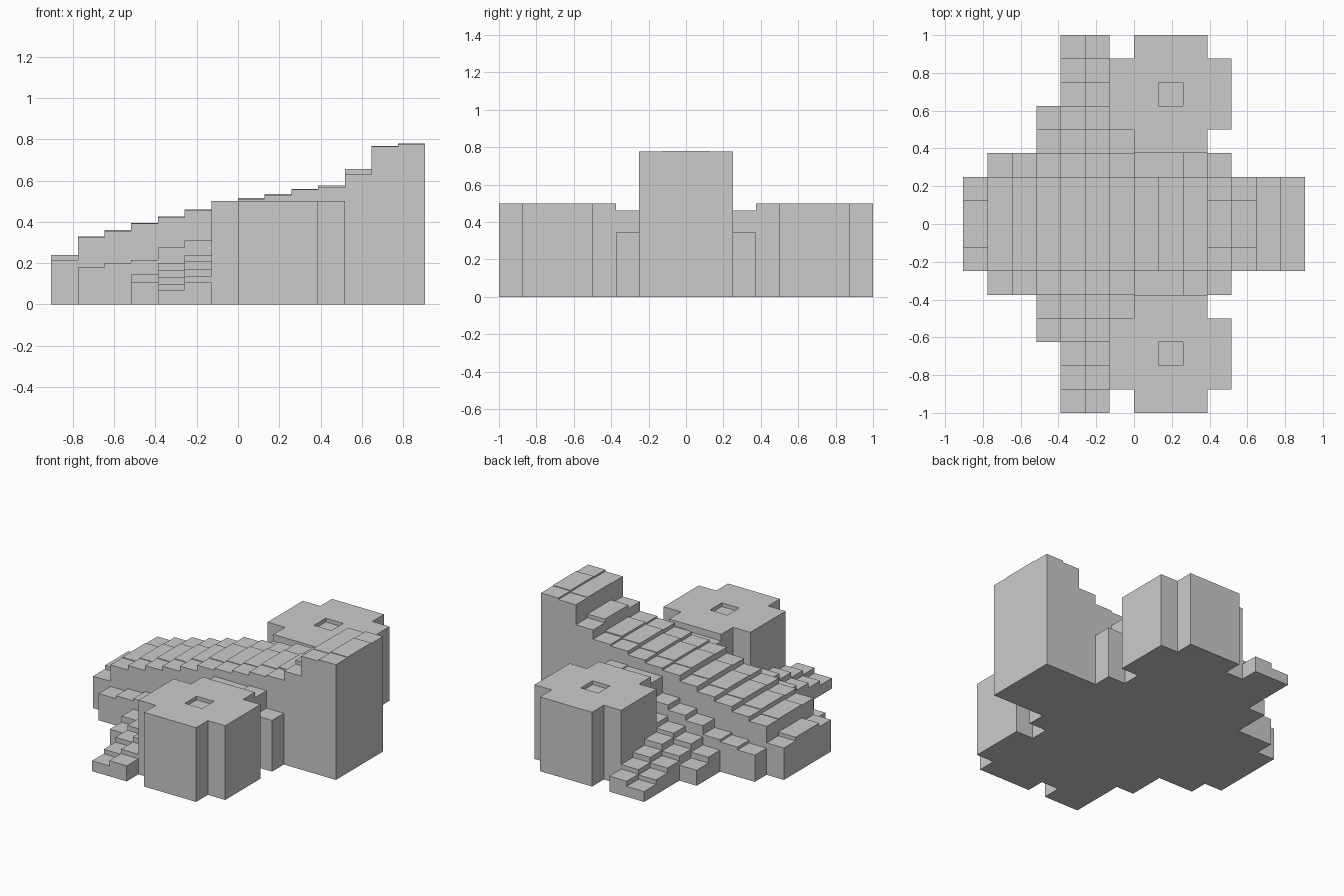
import bpy, bmesh

if "Cube" in bpy.data.objects:
    bpy.data.objects.remove(bpy.data.objects["Cube"])

# Stepped blocky building on a plan grid of cells, 14 along x and 16 along y
DX, DY = 1.81 / 14, 0.125
H = {}      # cell -> height
PART = {}   # cell -> part name


def put(part, i, row, h):
    """Set a cell and its mirror; row counts outward from the centre line."""
    for j, side in ((8 + row, "back"), (7 - row, "front")):
        H[i, j] = h
        PART[i, j] = part if part == "main_ramp" else side + "_" + part


# Central ramp rising along x, outer rows a touch lower
ridge = [.24, .33, .36, .395, .425, .46, .50, .515, .535, .56, .575, .655, .768, .78]
drop = {0: .025, 10: .008, 11: .025, 12: .003}
for i, h in enumerate(ridge):
    put("main_ramp", i, 0, h)
    put("main_ramp", i, 1, h - drop.get(i, .004))

# Low ledge along each flank
for i, h in enumerate([.18, .20, .215, .275, .31, .345, .455, .455, .463, .345], 1):
    put("ledge", i, 2, h)

# Side stairs stepping down and outward
stairs = {3: [.145, .105],
          4: [.20, .165, .133, .10, .07],
          5: [.237, .21, .17, .135, .105],
          6: [.27]}
for i, steps in stairs.items():
    for k, h in enumerate(steps):
        put("stairs", i, 3 + k, h)

# Towers with a cross-like outline and a shallow square recess on top
for i in range(7, 10):
    for row in range(3, 8):
        put("tower", i, row, .50)
for i in (6, 10):
    for row in range(4, 7):
        put("tower", i, row, .50)
put("tower", 8, 5, .475)


def build(name):
    """Tops, bottoms and only the exposed walls of one part."""
    bm = bmesh.new()
    for (i, j), h in H.items():
        if PART[i, j] != name:
            continue
        x0, y0 = -.905 + i * DX, -1 + j * DY
        x1, y1 = x0 + DX, y0 + DY
        ring = [(x0, y0), (x1, y0), (x1, y1), (x0, y1)]
        bm.faces.new([bm.verts.new((x, y, h)) for x, y in ring])
        bm.faces.new([bm.verts.new((x, y, 0)) for x, y in reversed(ring)])
        for k, (di, dj) in enumerate([(0, -1), (1, 0), (0, 1), (-1, 0)]):
            low = H.get((i + di, j + dj), 0)
            if low < h - 1e-6:
                a, b = ring[k], ring[(k + 1) % 4]
                bm.faces.new([bm.verts.new(v) for v in
                              ((*a, low), (*b, low), (*b, h), (*a, h))])
    bmesh.ops.remove_doubles(bm, verts=bm.verts, dist=1e-5)
    bmesh.ops.dissolve_limit(bm, angle_limit=.001, verts=bm.verts, edges=bm.edges)
    mesh = bpy.data.meshes.new(name)
    bm.to_mesh(mesh)
    bm.free()
    bpy.context.collection.objects.link(bpy.data.objects.new(name, mesh))


for name in sorted(set(PART.values())):
    build(name)
